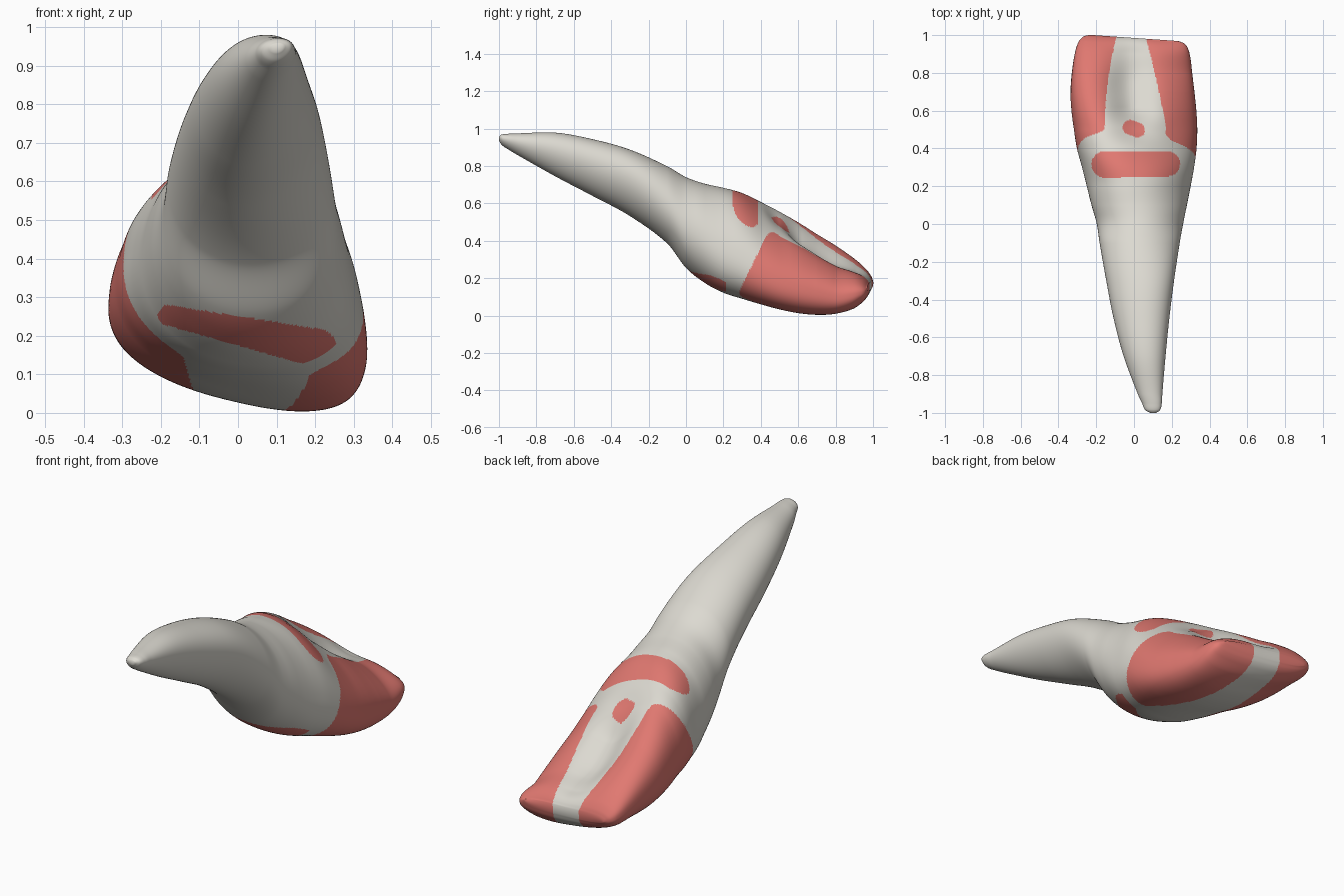
import bpy, bmesh, math
from mathutils import Vector

if "Cube" in bpy.data.objects:
    bpy.data.objects.remove(bpy.data.objects["Cube"])

# Tooth stations along the length: y, left x, right x, bottom z, top z
STATIONS = [
    (-1.0, .085, .118, .935, .957), (-.985, .06, .138, .912, .968),
    (-.95, .043, .147, .888, .972), (-.9, .02, .15, .858, .974),
    (-.7, -.055, .167, .745, .978), (-.5, -.108, .187, .64, .943),
    (-.3, -.147, .212, .532, .887), (-.1, -.182, .242, .385, .798),
    (.0, -.197, .26, .255, .74), (.1, -.225, .28, .175, .705),
    (.2, -.25, .30, .122, .683), (.3, -.275, .318, .09, .655),
    (.4, -.302, .331, .06, .607), (.5, -.318, .335, .033, .555),
    (.6, -.331, .330, .013, .498), (.7, -.336, .320, .004, .435),
    (.8, -.328, .309, .009, .37), (.9, -.310, .298, .035, .295),
    (.95, -.290, .285, .068, .247), (.975, -.265, .265, .098, .213),
    (.985, -.235, .235, .13, .188),
]
# Other properties along the length: (y, value) pairs
ROLL = [(-1, -.1), (-.35, -.1), (0, .03), (.2, .13), (.5, .27), (.8, .29), (1, .13)]
RIDGE_DROP = [(-1, 0), (.2, 0), (.55, .2), (.8, .22), (1, .05)]
FOSSA = [(-1, 0), (.4, 0), (.5, .14), (.62, .44), (.75, .5), (.9, .36), (1, .1)]
TAPER = [(-1, .12), (-.3, .1), (.05, -.06), (.25, -.15), (.5, -.12), (.8, -.03), (1, 0)]
SQUARE = [(-1, 1), (0, .98), (.4, .86), (1, .8)]
RINGS, SIDES = 400, 300


def ease(table, y):
    for (a, p), (b, q) in zip(table, table[1:]):
        if y <= b:
            f = max(0, (y - a) / (b - a))
            return p + (q - p) * f * f * (3 - 2 * f)
    return table[-1][1]


def slope(i, k):
    a, b = STATIONS[max(i - 1, 0)], STATIONS[min(i + 1, len(STATIONS) - 1)]
    return (b[k] - a[k]) / (b[0] - a[0])


def station(y):
    """Smooth curve through the station table."""
    i = 0
    while i < len(STATIONS) - 2 and y > STATIONS[i + 1][0]:
        i += 1
    a, b = STATIONS[i], STATIONS[i + 1]
    h = b[0] - a[0]
    t = (y - a[0]) / h
    return [(2*t**3 - 3*t**2 + 1) * a[k] + (t**3 - 2*t**2 + t) * h * slope(i, k)
            + (3*t**2 - 2*t**3) * b[k] + (t**3 - t**2) * h * slope(i + 1, k)
            for k in range(1, 5)]


def spow(c, e):
    return math.copysign(abs(c) ** e, c)


def resample(pts, n):
    """Spread n points evenly along an open path, leaving out its end."""
    d = [0]
    for p, q in zip(pts, pts[1:]):
        d.append(d[-1] + math.dist(p, q))
    out, i = [], 0
    for k in range(n):
        s = d[-1] * k / n
        while d[i + 1] < s:
            i += 1
        f = (s - d[i]) / max(d[i + 1] - d[i], 1e-9)
        out.append([p + (q - p) * f for p, q in zip(pts[i], pts[i + 1])])
    return out


def ring(y):
    """Rolled, squarish section with a hollow on its upper side."""
    x0, x1, z0, z1 = station(y)
    cx, hw, hh = (x0 + x1) / 2, (x1 - x0) / 2, (z1 - z0) / 2
    e, f, taper = ease(SQUARE, y), ease(FOSSA, y), ease(TAPER, y)
    roll, drop = min(ease(ROLL, y) * hw / hh, .7), ease(RIDGE_DROP, y)
    pts, n = [], 200
    for j in range(n + 1):
        t = 2 * math.pi * j / n
        u, v = spow(math.cos(t), e), spow(math.sin(t), e)
        w = v - roll * u
        if v > 0:
            w -= v * (f * math.exp(-((u + .05) / .38) ** 2) + drop * u)
        pts.append((u * (1 + taper * v), w))
    # Fit the section to the outline exactly
    us, ws = [p[0] for p in pts], [p[1] for p in pts]
    ul, uh, wl, wh = min(us), max(us), min(ws), max(ws)
    pts = [(x0 + (x1 - x0) * (u - ul) / (uh - ul), z0 + (z1 - z0) * (w - wl) / (wh - wl))
           for u, w in pts]
    pts = resample(pts[:n // 2 + 1], SIDES // 2) + resample(pts[n // 2:], SIDES // 2)
    skew = -.07 * max(0, min(1, (y - .7) / .25))
    return [(x, y + skew * x, z) for x, z in pts]


def capsule(p, a, b, ra, rb):
    """True inside a tapered round-ended bar."""
    p, a, b = Vector(p), Vector(a), Vector(b)
    t = max(0, min(1, (p - a).dot(b - a) / (b - a).length_squared))
    return (p - a.lerp(b, t)).length < ra + (rb - ra) * t


def is_red(c, n):
    x, y, z = c
    # Side patches of the crown, leaving a tapering middle strip
    if n.z > 0:
        s = max(0, min(1, (y - .5) / .5))
        inner_l, inner_r = -.155 + .065 * s ** 2, .168 - .108 * s ** 1.2
    else:
        s = max(0, min(1, (y - .3) / .7))
        inner_l, inner_r = -.142 + .052 * s, .187 - .127 * s
    over = max(inner_l - x, x - inner_r)
    start = .265 + .49 * (z - .09) - (.02 if x < 0 else 0)
    if over > 0 and y > start + .035 * math.exp(-over / .02):
        return True
    if n.z > 0:
        # Upper bar and small spot
        return (capsule((x, y), (-.155, .315), (.178, .318), .07, .066)
                or capsule((x, y), (-.02, .512), (.018, .498), .04, .04))
    # Lower neck bar
    return y < .215 and capsule((x, z), (-.182, .253), (.205, .168), .026, .05)


# Loft the sections, denser toward both ends
ys = []
for i in range(RINGS):
    t = i / (RINGS - 1)
    t = .6 * t + .4 * (.5 - .5 * math.cos(math.pi * t))
    ys.append(-1 + 1.985 * t)
verts = [p for y in ys for p in ring(y)]
faces = [(i * SIDES + j, i * SIDES + (j + 1) % SIDES,
          (i + 1) * SIDES + (j + 1) % SIDES, (i + 1) * SIDES + j)
         for i in range(RINGS - 1) for j in range(SIDES)]

# Close the root tip and biting edge with strips joining upper to lower side
for start in (0, (RINGS - 1) * SIDES):
    for j in range(SIDES // 2):
        strip = [start + k % SIDES for k in (j, j + 1, SIDES - j - 1, SIDES - j)]
        faces.append(tuple(dict.fromkeys(strip)))

mesh = bpy.data.meshes.new("tooth")
mesh.from_pydata(verts, [], faces)
mesh.update()
tooth = bpy.data.objects.new("tooth", mesh)
bpy.context.collection.objects.link(tooth)

# Colours
for name, col in (("ivory", (.72, .70, .64, 1)), ("coral red", (.75, .19, .165, 1))):
    m = bpy.data.materials.new(name)
    m.diffuse_color = col
    m.use_nodes = True
    m.node_tree.nodes["Principled BSDF"].inputs["Base Color"].default_value = m.diffuse_color
    mesh.materials.append(m)

# Make all normals face outward, then paint the patches
bm = bmesh.new()
bm.from_mesh(mesh)
bmesh.ops.recalc_face_normals(bm, faces=bm.faces)
for f in bm.faces:
    f.smooth = True
    f.material_index = int(is_red(f.calc_center_median(), f.normal))
bm.to_mesh(mesh)
bm.free()
